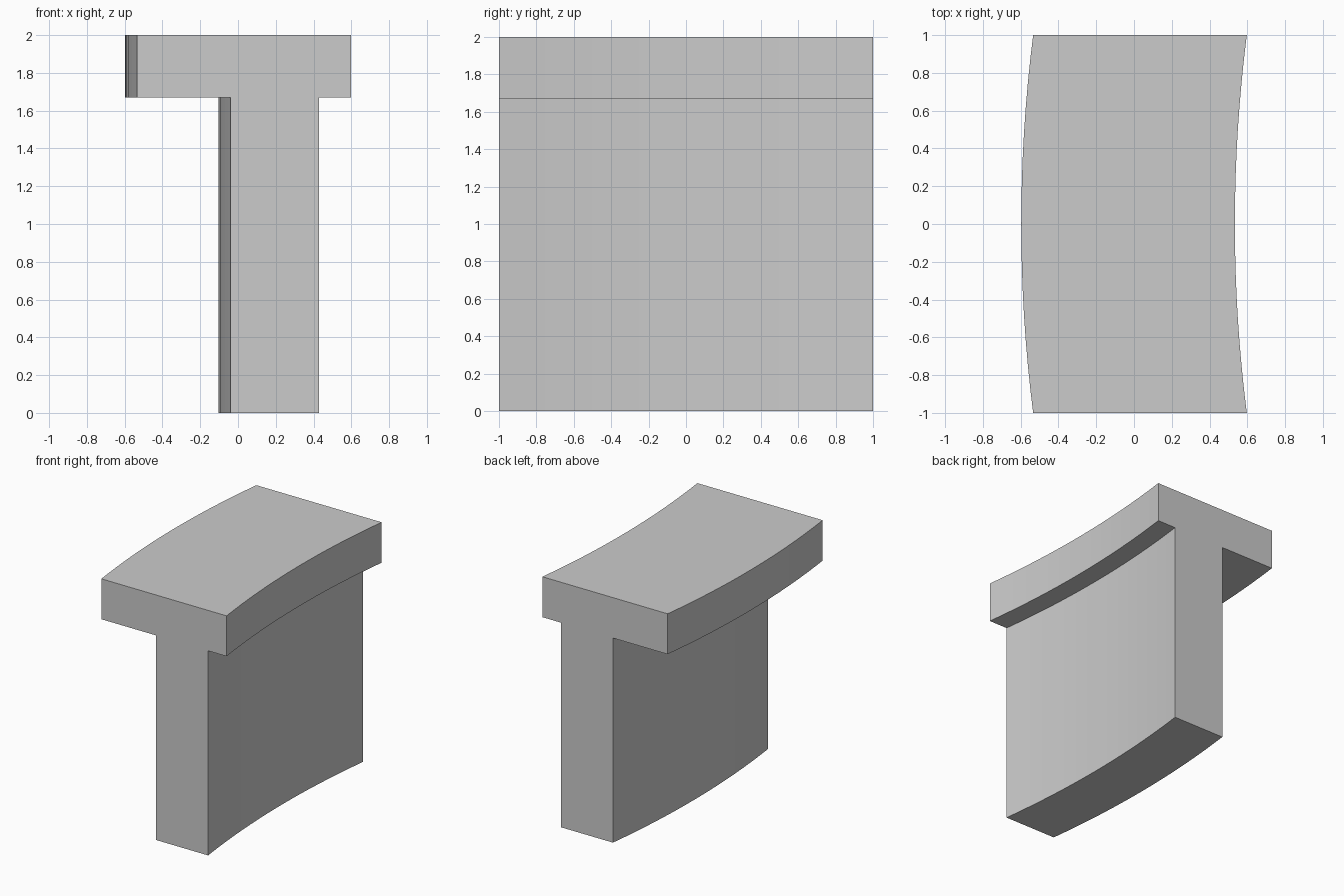
import bpy
import bmesh
import math

cube = bpy.data.objects.get("Cube")
if cube:
    bpy.data.objects.remove(cube, do_unlink=True)

grey = bpy.data.materials.new("plain_grey")
grey.use_nodes = True
colour = (0.6, 0.6, 0.6, 1)
grey.diffuse_color = colour
grey.node_tree.nodes["Principled BSDF"].inputs["Base Color"].default_value = colour

SAG = 0.063                               # how far the middle bows towards -x
RADIUS = (1 + SAG * SAG) / (2 * SAG)
SEGMENTS = 16

# T-shaped cross-section (x, z) at the front end
profile = [(-0.04, 0), (0.43, 0), (0.43, 1.67), (0.597, 1.67),
           (0.597, 2), (-0.534, 2), (-0.534, 1.67), (-0.04, 1.67)]


def bow(y):
    """Sideways offset of the arc at depth y, zero at both ends."""
    return RADIUS - SAG - math.sqrt(RADIUS ** 2 - y ** 2)


# Sweep the section along the arc
bm = bmesh.new()
rings = []
for i in range(SEGMENTS + 1):
    y = -1 + 2 * i / SEGMENTS
    rings.append([bm.verts.new((x + bow(y) + 0.0, y, z)) for x, z in profile])
for a, b in zip(rings, rings[1:]):
    for k in range(len(profile)):
        n = (k + 1) % len(profile)
        bm.faces.new((a[k], a[n], b[n], b[k]))
bm.faces.new(rings[0])
bm.faces.new(rings[-1][::-1])
bmesh.ops.recalc_face_normals(bm, faces=bm.faces)

mesh = bpy.data.meshes.new("curved_t_beam")
bm.to_mesh(mesh)
bm.free()
mesh.materials.append(grey)
beam = bpy.data.objects.new("curved_t_beam", mesh)
bpy.context.collection.objects.link(beam)
